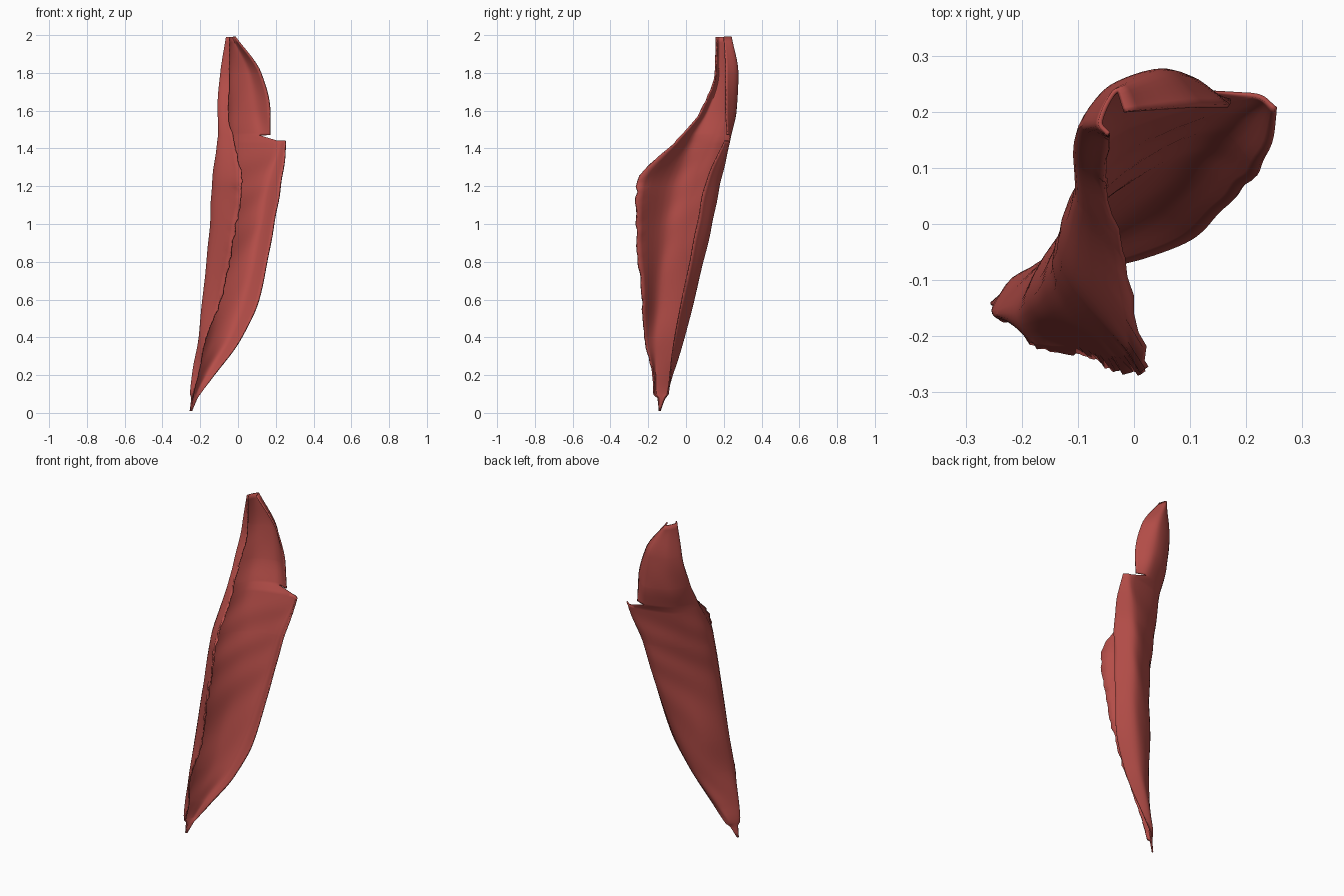
import bpy, bmesh, math, random

random.seed(4)
cube = bpy.data.objects.get("Cube")
if cube:
    bpy.data.objects.remove(cube)

# Height, then the section points in hundredths:
# front lip, left fold, back, right wall, right rim
SECTIONS = [
    (0.01, (-25, -14.3), (-25.2, -14.1), (-25, -14), (-24.8, -13.8), (-24.6, -13.6)),
    (0.08, (-24, -15), (-24.4, -14.4), (-23.7, -13), (-22.5, -12), (-21.5, -11)),
    (0.10, (-23.5, -17), (-25, -15.5), (-23.5, -12.5), (-22, -10.5), (-20, -9.5)),
    (0.20, (-21, -17.5), (-24, -16), (-20.5, -10.5), (-16.5, -7.3), (-12.5, -8.5)),
    (0.40, (-17, -22), (-20.5, -15.5), (-14, -5), (-5.5, -1), (2, -6)),
    (0.60, (-9, -23), (-18.5, -13.5), (-10.5, 0), (1.5, 4), (11, -2)),
    (1.00, (-1, -26.5), (-14.5, -8.5), (-5, 6), (10.5, 13.5), (19, 6)),
    (1.20, (2, -26), (-13.5, -4.5), (-4, 10), (14, 17.5), (22.5, 10)),
    (1.44, (-2, -5), (-10.5, 4), (-4, 16), (21, 23), (25.3, 20.5)),
    (1.47, (-3, -2), (-10, 5), (-4, 17.5), (11, 23.5), (17, 22)),
    (1.60, (-5, 8), (-10.5, 12), (-4, 22), (8, 26.5), (17, 21)),
    (1.80, (-4.5, 15.5), (-9, 17.5), (-4, 24.5), (5, 27.3), (12, 21)),
    (1.99, (-4.5, 16), (-6, 18), (-4.5, 22), (-3, 23.8), (-1.5, 20)),
]
HEIGHTS = [row[0] for row in SECTIONS]
NOTCH = HEIGHTS[8]
COLUMNS = 24


def smooth_value(xs, ys, x):
    """Smooth interpolation that never overshoots its points."""
    steps = [(ys[i + 1] - ys[i]) / (xs[i + 1] - xs[i]) for i in range(len(xs) - 1)]
    slopes = [steps[0]]
    for a, b in zip(steps, steps[1:]):
        slopes.append(2 * a * b / (a + b) if a * b > 0 else 0)
    slopes.append(steps[-1])
    i = max(k for k in range(len(steps)) if k == 0 or xs[k] <= x)
    h = xs[i + 1] - xs[i]
    t = (x - xs[i]) / h
    blend = t * t * (3 - 2 * t)
    return (ys[i] + (ys[i + 1] - ys[i]) * blend
            + h * slopes[i] * t * (1 - t) ** 2
            - h * slopes[i + 1] * t * t * (1 - t))


def section_at(z):
    """Lofted outline of the shell at one height."""
    keys = [[smooth_value(HEIGHTS, [row[k][axis] for row in SECTIONS], z) / 100
             for k in range(1, 6)] for axis in (0, 1)]
    places = range(5)
    return [[smooth_value(places, keys[axis], 4 * c / COLUMNS) for axis in (0, 1)]
            for c in range(COLUMNS + 1)]


def make_shell():
    bm = bmesh.new()
    start, end = HEIGHTS[0], HEIGHTS[-1]
    spaced = [start + (end - start) * i / 70 for i in range(71)]
    levels = sorted({z for z in spaced if not NOTCH < z < HEIGHTS[9]} | set(HEIGHTS))
    rows = []
    for z in levels:
        points = section_at(z)
        fade = math.sin(math.pi * (z - start) / (end - start))
        # Ragged lip
        points[0][0] += random.uniform(-0.006, 0.006) * fade
        points[0][1] += random.uniform(-0.006, 0.006) * fade
        row = []
        for c, (x, y) in enumerate(points):
            # Shallow slanting flutes
            ripple = 0.0015 * fade * math.sin(26 * z - 0.6 * c + 2 * math.sin(5 * z))
            row.append(bm.verts.new((x + ripple, y - ripple, z)))
        rows.append(row)
    for z, low, high in zip(levels, rows, rows[1:]):
        # The notch leaves the right rim open
        width = COLUMNS * 3 // 4 if z == NOTCH else COLUMNS
        for c in range(width):
            bm.faces.new((low[c], low[c + 1], high[c + 1], high[c]))
    mesh = bpy.data.meshes.new("curled_shell")
    bm.to_mesh(mesh)
    bm.free()
    shell = bpy.data.objects.new("curled_shell", mesh)
    bpy.context.collection.objects.link(shell)
    return shell


def make_material(name, colour):
    material = bpy.data.materials.new(name)
    material.use_nodes = True
    material.diffuse_color = colour
    node = next(n for n in material.node_tree.nodes if n.type == "BSDF_PRINCIPLED")
    node.inputs["Base Color"].default_value = colour
    node.inputs["Roughness"].default_value = 0.8
    return material


shell = make_shell()
shell.data.materials.append(make_material("brick_red", (0.46, 0.075, 0.065, 1)))

# Thin wall
wall = shell.modifiers.new("wall", "SOLIDIFY")
wall.thickness = 0.008
wall.offset = 0

bpy.ops.object.select_all(action="DESELECT")
shell.select_set(True)
bpy.context.view_layer.objects.active = shell
bpy.ops.object.shade_smooth_by_angle(angle=math.radians(40))
